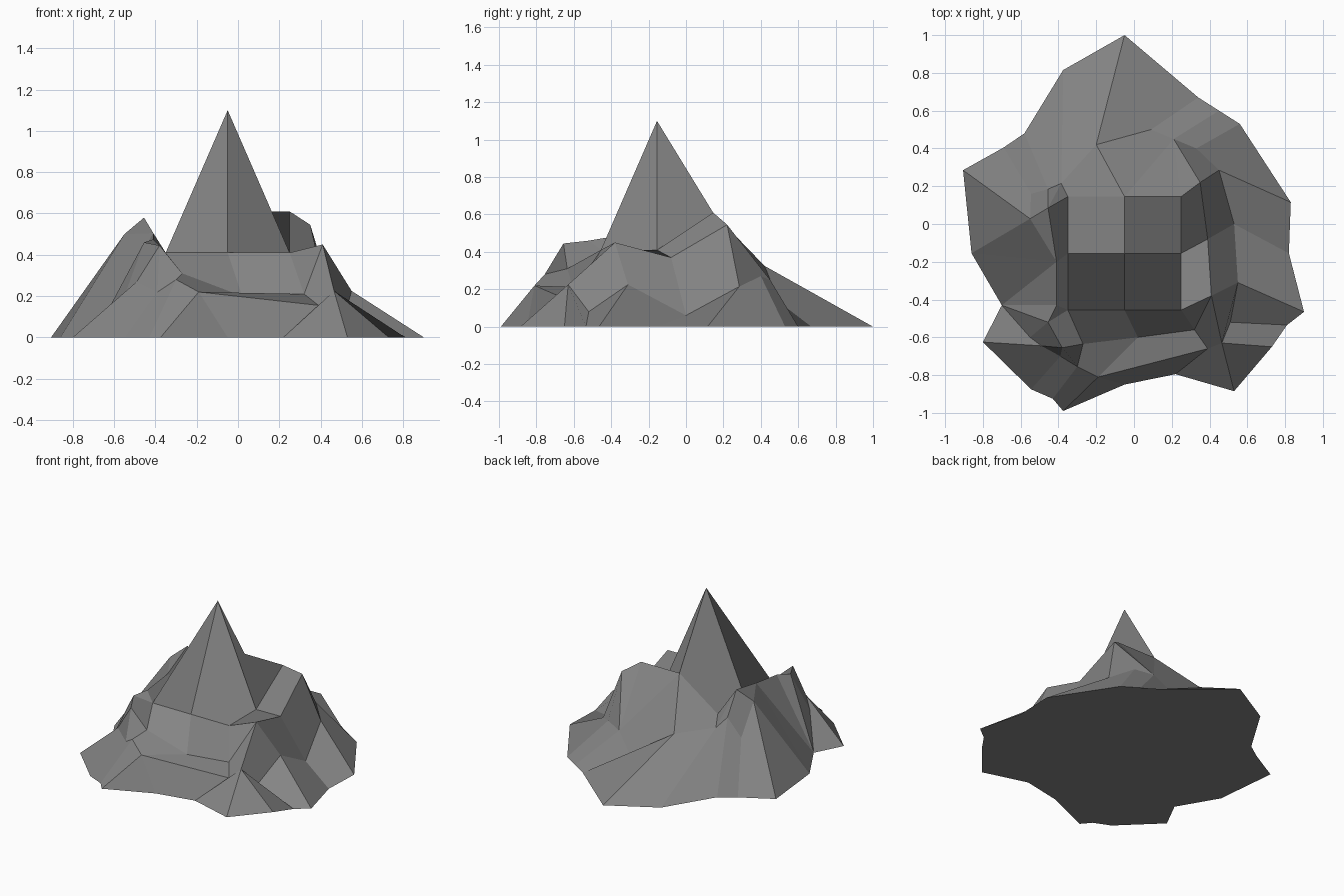
import bpy, bmesh
from mathutils import Vector
from mathutils.geometry import delaunay_2d_cdt

if "Cube" in bpy.data.objects:
    bpy.data.objects.remove(bpy.data.objects["Cube"])

points, edges, folds = [], [], []


def contour(coords, closed=True):
    """Add a chain of points joined by crease edges; return their indices."""
    ids = list(range(len(points), len(points) + len(coords)))
    points.extend(Vector(c) for c in coords)
    edges.extend(zip(ids, ids[1:]))
    if closed:
        edges.append((ids[-1], ids[0]))
    return ids


def link(a, b, pairs, diagonals=()):
    """Add ridge edges between two contours, and diagonals of the four-sided facets."""
    edges.extend((a[i], b[j]) for i, j in pairs)
    folds.extend((a[i], b[j]) for i, j in diagonals)


# Foot outline on the ground, clockwise from the back tip
foot_xy = [(-.05, 1), (.34, .67), (.45, .6), (.56, .53), (.83, .115), (.82, -.155),
           (.9, -.465), (.81, -.535), (.73, -.65), (.53, -.885), (.22, -.795),
           (-.05, -.85), (-.375, -.99), (-.43, -.925), (-.545, -.875), (-.8, -.625),
           (-.7, -.43), (-.86, -.155), (-.905, .285), (-.69, .405), (-.58, .48),
           (-.375, .815)]
foot = contour([(x, y, 0) for x, y in foot_xy])

# Summit: square collar around the peak, facets folded along one direction
peak = contour([(-.05, -.155, 1.1)], closed=False)
collar = contour([(-.35, .145, .4), (-.05, .145, .61), (.25, .145, .61), (.25, -.155, .41),
                  (.25, -.455, .41), (-.05, -.455, .41), (-.35, -.455, .41),
                  (-.35, -.155, .41)])
link(peak, collar, [(0, 1), (0, 3), (0, 5), (0, 7)], [(0, 2), (0, 6)])
link(collar, collar, [], [(1, 7), (3, 5)])

# Shoulder ring, clockwise from the back
shoulder = contour([(-.2, .42, .325), (.09, .5, .13), (.21, .45, .25), (.35, .22, .545),
                    (.39, -.08, .37), (.41, -.38, .45), (.32, -.56, .21), (.02, -.6, .2),
                    (-.27, -.635, .31), (-.38, -.655, .445), (-.455, -.52, .46),
                    (-.41, -.43, .475), (-.41, -.2, .505), (-.455, .085, .58),
                    (-.385, .215, .34)])
link(shoulder, collar,
     [(0, 1), (2, 2), (3, 2), (4, 3), (5, 4), (6, 4), (7, 5), (8, 6), (10, 6), (11, 6),
      (12, 7), (13, 0), (14, 0)],
     [(0, 0), (1, 1), (3, 3), (4, 4), (7, 4), (8, 5), (9, 6), (11, 7), (12, 0)])

# Lower skirt with the front ledge, and the spur on the left
skirt = contour([(.33, .4, .27), (.45, .285, .215), (.53, 0, .06), (.55, -.31, .225),
                 (.51, -.52, .08), (.465, -.63, .225), (.39, -.66, .155),
                 (-.19, -.81, .22), (-.3, -.755, .28), (-.39, -.7, .22),
                 (-.49, -.645, .27), (-.55, -.6, .2)], closed=False)
spur = contour([(-.55, .028, .5), (-.545, .16, .29), (-.455, .185, .42)], closed=False)

# Ridges and gullies running downhill
link(shoulder, skirt,
     [(2, 0), (3, 1), (4, 2), (5, 3), (5, 5), (6, 6), (7, 7), (8, 8), (9, 9), (9, 10),
      (10, 11)],
     [(3, 0), (4, 1), (5, 2), (5, 6), (6, 7), (7, 8), (8, 9), (10, 10)])
link(skirt, skirt, [], [(5, 3)])
link(shoulder, spur, [(13, 0), (13, 2), (14, 2), (12, 0)], [(13, 1)])
link(shoulder, foot, [(0, 0), (1, 1), (2, 2), (14, 21)], [(0, 1), (1, 2), (2, 3), (14, 0)])
link(skirt, foot,
     [(0, 3), (1, 4), (2, 5), (3, 6), (4, 7), (5, 8), (5, 9), (6, 10), (7, 11), (7, 12),
      (8, 13), (9, 14), (10, 15), (11, 16)],
     [(1, 3), (2, 4), (3, 5), (4, 6), (5, 7), (5, 10), (6, 11), (7, 13), (8, 14),
      (9, 15), (11, 15)])
link(spur, foot, [(0, 18), (1, 19), (2, 20), (0, 17)], [(1, 18), (1, 20), (2, 21)])

# Triangulate the terrain in plan, then lift each point to its height
flat, _, tris, origin, _, _ = delaunay_2d_cdt([p.xy for p in points], edges + folds, [],
                                              1, 1e-5)
bm = bmesh.new()
verts = [bm.verts.new((v.x, v.y, points[o[0]].z if o else 0.2))
         for v, o in zip(flat, origin)]
at = {i: verts[k] for k, o in enumerate(origin) for i in o}
for t in tris:
    bm.faces.new([verts[i] for i in t])

# Pair triangles across each fold into one facet, keeping the fold as its diagonal
for i, j in folds:
    e = bm.edges.get((at[i], at[j]))
    if e and len(e.link_faces) == 2 and all(len(f.verts) == 3 for f in e.link_faces):
        a, b = e.verts
        sides = {}
        for loop in e.link_loops:
            sides[loop.vert] = loop.link_loop_prev.vert
        bmesh.ops.delete(bm, geom=[e], context='EDGES')
        bm.faces.new([a, sides[b], b, sides[a]])

# Flat underside
bm.faces.new([at[i] for i in foot])
bm.normal_update()

mesh = bpy.data.meshes.new("rocky_mountain")
bm.to_mesh(mesh)
bm.free()
mountain = bpy.data.objects.new("rocky_mountain", mesh)
bpy.context.collection.objects.link(mountain)

# Dark rock
rock = bpy.data.materials.new("dark_rock")
rock.diffuse_color = (0.23, 0.23, 0.23, 1)
rock.use_nodes = True
rock.node_tree.nodes["Principled BSDF"].inputs["Base Color"].default_value = rock.diffuse_color
mesh.materials.append(rock)
